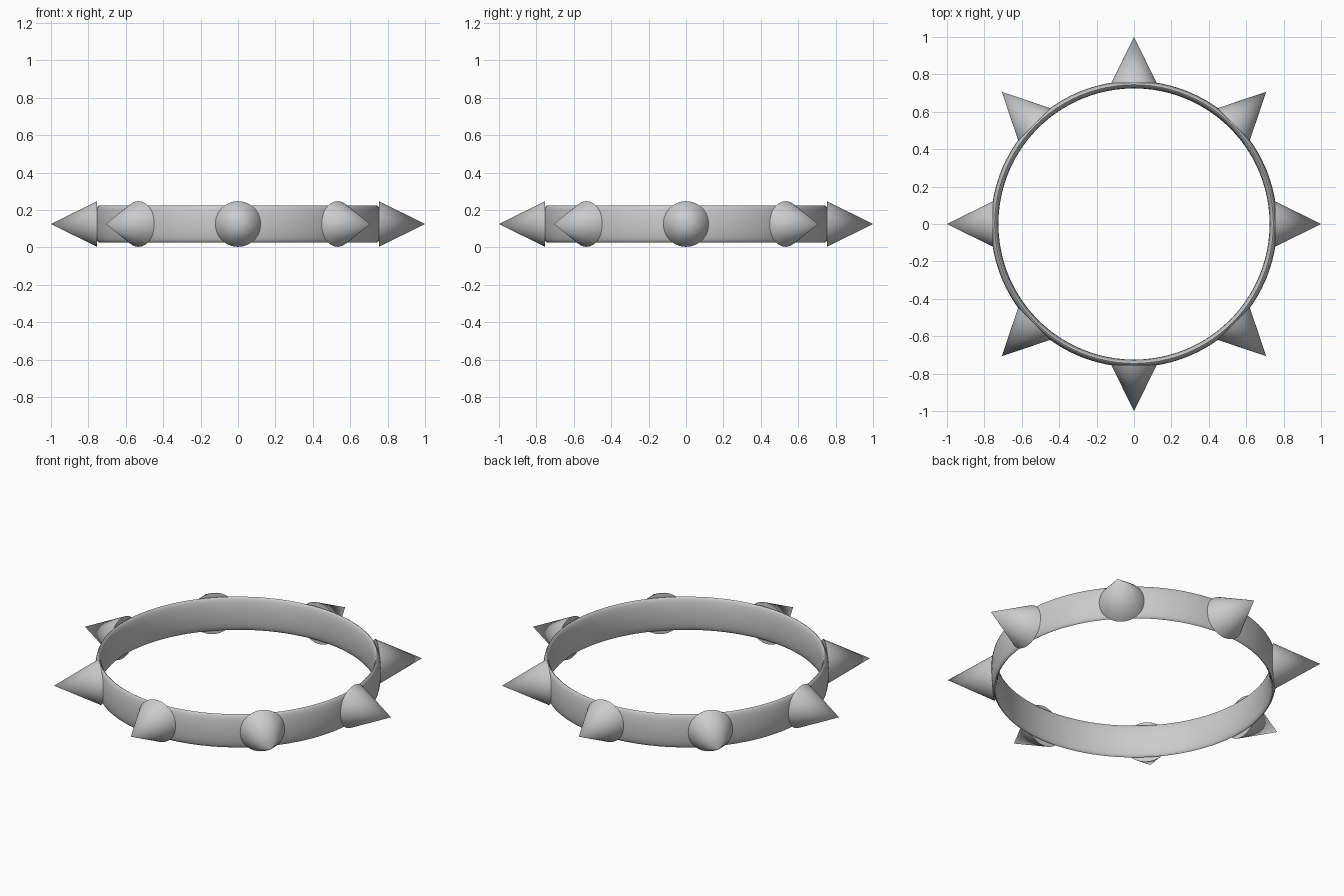
import bpy, math

if "Cube" in bpy.data.objects:
    bpy.data.objects.remove(bpy.data.objects["Cube"])

CZ = 0.125          # mid height of the collar
R_BAND = 0.745      # mid radius of the band
N_SPIKES = 8


def smooth(obj, angle=40):
    bpy.ops.object.select_all(action='DESELECT')
    obj.select_set(True)
    bpy.context.view_layer.objects.active = obj
    bpy.ops.object.shade_smooth_by_angle(angle=math.radians(angle))


# band: ring with a tall, thin elliptical section
bpy.ops.mesh.primitive_torus_add(major_radius=R_BAND, minor_radius=0.02,
                                 major_segments=96, minor_segments=24,
                                 location=(0, 0, CZ))
band = bpy.context.object
band.name = "band"
band.scale.z = 0.098 / 0.02
bpy.ops.object.transform_apply(location=False, rotation=False, scale=True)
smooth(band, 60)

# spikes: cones pointing outwards all the way round
BASE, TIP, RADIUS = 0.753, 1.0, 0.122
for i in range(N_SPIKES):
    a = 2 * math.pi * i / N_SPIKES
    mid = (BASE + TIP) / 2
    bpy.ops.mesh.primitive_cone_add(vertices=48, radius1=RADIUS, radius2=0,
                                    depth=TIP - BASE,
                                    location=(mid * math.cos(a), mid * math.sin(a), CZ),
                                    rotation=(0, math.pi / 2, a))
    spike = bpy.context.object
    spike.name = f"spike_{i + 1}"
    smooth(spike)
